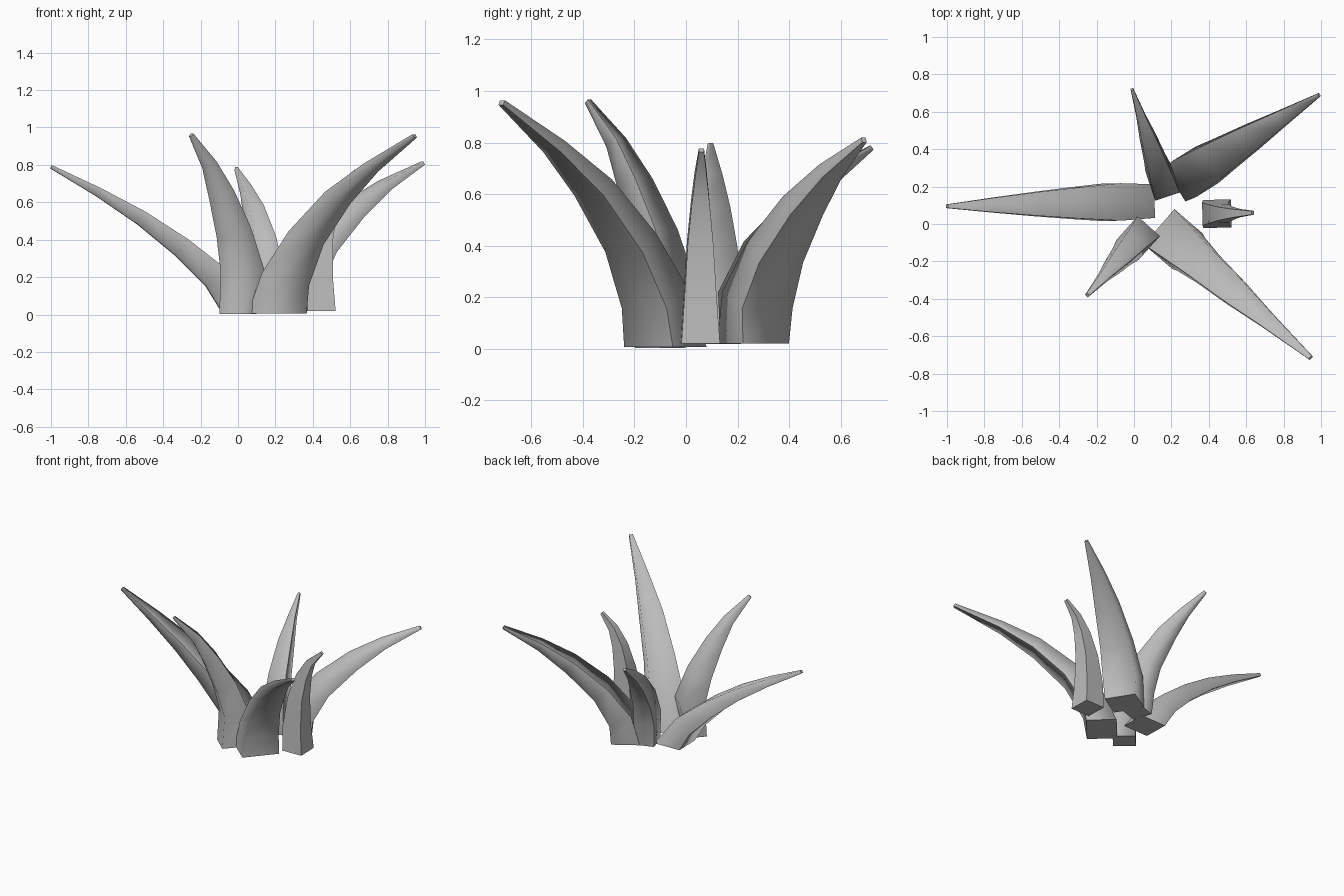
import bpy
import bmesh
from mathutils import Vector

default_cube = bpy.data.objects.get("Cube")
if default_cube:
    bpy.data.objects.remove(default_cube, do_unlink=True)


def make_material(name, colour):
    material = bpy.data.materials.new(name)
    material.use_nodes = True
    material.diffuse_color = colour
    material.node_tree.nodes["Principled BSDF"].inputs["Base Color"].default_value = colour
    return material


leaf_grey = make_material("leaf_grey", (0.5, 0.5, 0.5, 1))


def leaf_ring(bm, base, outward, sideways, reach, height, tangent, width, thickness):
    """Four-cornered section set square to the spine."""
    up = Vector((0, 0, 1))
    centre = base + outward * reach + up * height
    under = outward * tangent.y - up * tangent.x
    corners = []
    for side, depth in ((-1, 1), (1, 1), (1, -1), (-1, -1)):
        offset = sideways * side * width / 2 + under * depth * thickness / 2
        corners.append(bm.verts.new(centre + offset))
    return corners


def make_leaf(name, base, tip, soft_corners, reaches, heights, widths, thicknesses):
    base = Vector((*base, 0))
    span = Vector((*tip, 0)) - base
    outward = span.normalized()
    sideways = Vector((-outward.y, outward.x, 0))
    spine = [Vector((r * span.length, z)) for r, z in zip(reaches, heights)]
    last = len(spine) - 1
    bm = bmesh.new()
    rings = []
    for i, point in enumerate(spine):
        # The foot stays level, the other sections follow the bend
        if i == 0:
            tangent = Vector((0, 1))
        else:
            tangent = (spine[min(i + 1, last)] - spine[i - 1]).normalized()
        rings.append(leaf_ring(bm, base, outward, sideways, point.x, point.y,
                               tangent, widths[i], thicknesses[i]))

    # Sides, foot and tip
    for lower, upper in zip(rings, rings[1:]):
        for k in range(4):
            j = (k + 1) % 4
            bm.faces.new((lower[k], lower[j], upper[j], upper[k]))
    caps = [bm.faces.new(rings[0]), bm.faces.new(rings[-1])]
    bmesh.ops.recalc_face_normals(bm, faces=bm.faces[:])

    # Smooth along the length, crisp corners except the soft ones
    for face in bm.faces:
        face.smooth = True
    for cap in caps:
        for edge in cap.edges:
            edge.smooth = False
    for lower, upper in zip(rings, rings[1:]):
        for k in range(4):
            bm.edges.get((lower[k], upper[k])).smooth = k in soft_corners

    mesh = bpy.data.meshes.new(name)
    bm.to_mesh(mesh)
    bm.free()
    mesh.materials.append(leaf_grey)
    leaf = bpy.data.objects.new(name, mesh)
    bpy.context.collection.objects.link(leaf)
    return leaf


# Leaves: foot and tip positions, then bend and section from foot to tip
make_leaf("front_left_leaf", base=(0.21, -0.08), tip=(0.945, -0.715), soft_corners=(0, 2),
          reaches=(0, 0.06, 0.21, 0.44, 0.68, 1),
          heights=(0.006, 0.19, 0.41, 0.625, 0.785, 0.955),
          widths=(0.25, 0.23, 0.19, 0.15, 0.09, 0.025),
          thicknesses=(0.2, 0.15, 0.11, 0.08, 0.05, 0.02))
make_leaf("front_right_leaf", base=(0, -0.1), tip=(-0.25, -0.38), soft_corners=(1, 3),
          reaches=(0, -0.09, 0.09, 0.35, 0.61, 1),
          heights=(0.003, 0.24, 0.44, 0.64, 0.8, 0.96),
          widths=(0.15, 0.16, 0.13, 0.1, 0.06, 0.02),
          thicknesses=(0.13, 0.17, 0.14, 0.1, 0.06, 0.02))
make_leaf("right_leaf", base=(0.01, 0.12), tip=(-1, 0.095), soft_corners=(1, 3),
          reaches=(0, 0.13, 0.31, 0.52, 0.75, 1),
          heights=(0.018, 0.2, 0.36, 0.515, 0.655, 0.79),
          widths=(0.18, 0.2, 0.17, 0.13, 0.08, 0.02),
          thicknesses=(0.2, 0.14, 0.11, 0.08, 0.05, 0.02))
make_leaf("back_leaf", base=(0.155, 0.22), tip=(-0.01, 0.72), soft_corners=(0, 2),
          reaches=(0, 0.01, 0.16, 0.43, 0.69, 1),
          heights=(0.02, 0.2, 0.38, 0.55, 0.67, 0.78),
          widths=(0.13, 0.14, 0.12, 0.09, 0.05, 0.015),
          thicknesses=(0.14, 0.17, 0.14, 0.1, 0.06, 0.02))
make_leaf("back_left_leaf", base=(0.3, 0.26), tip=(0.99, 0.69), soft_corners=(1, 3),
          reaches=(0, 0.04, 0.2, 0.45, 0.7, 1),
          heights=(0.02, 0.19, 0.375, 0.555, 0.69, 0.81),
          widths=(0.21, 0.23, 0.2, 0.15, 0.09, 0.02),
          thicknesses=(0.19, 0.16, 0.12, 0.09, 0.055, 0.02))
make_leaf("left_leaf", base=(0.445, 0.055), tip=(0.635, 0.06), soft_corners=(),
          reaches=(0, -0.05, 0.04, 0.25, 0.53, 1),
          heights=(0.02, 0.2, 0.41, 0.57, 0.68, 0.77),
          widths=(0.15, 0.125, 0.1, 0.07, 0.045, 0.02),
          thicknesses=(0.15, 0.14, 0.11, 0.08, 0.05, 0.02))
